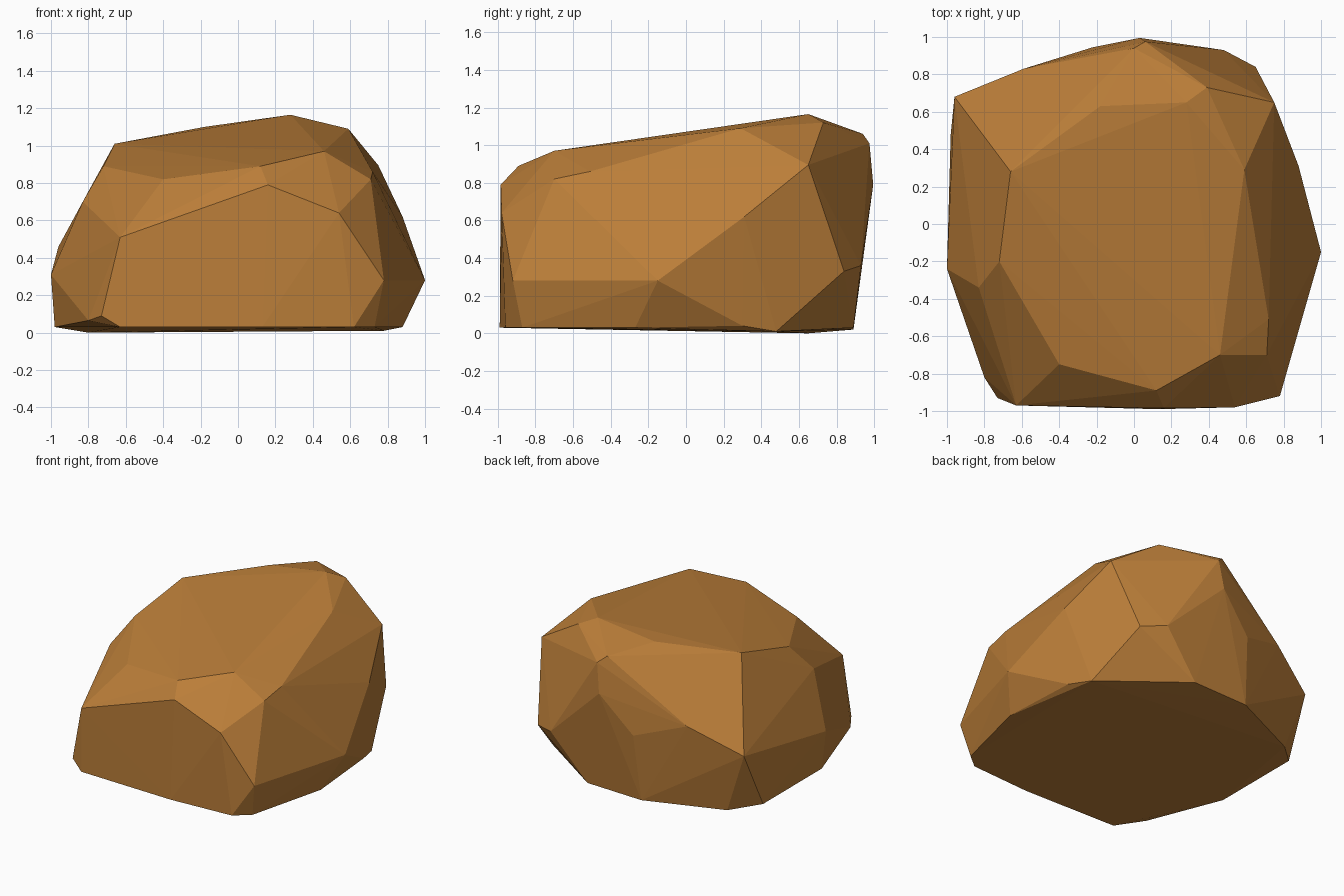
import bpy, bmesh

# Corner points of the chipped boulder, ring by ring; the hull makes the facets
crown = [(.28, .65, 1.165), (-.66, .28, 1.01), (-.18, .63, 1.10), (.59, .29, 1.09),
         (.39, .73, 1.12), (.46, -.70, .97), (.12, -.89, .89), (0, .94, 1.06)]
shoulder = [(-.40, -.75, .82), (-.72, -.20, .89), (-.83, -.34, .70), (.71, -.70, .82),
            (.72, -.51, .86), (.75, .65, .895), (.06, .975, 1.01), (.03, .995, .79),
            (.16, -.985, .79)]
belly = [(.88, .31, .62), (1, -.15, .28), (.78, -.92, .28), (.54, -.98, .64),
         (-.63, -.97, .51), (-1, -.24, .31), (-.96, .68, .46), (-.59, .83, .645),
         (-.22, .945, .52), (.48, .93, .36), (.65, .84, .33)]
foot = [(-.73, -.93, .09), (-.80, -.82, .065), (-.63, -.97, .03), (.13, -.99, .03),
        (.62, -.96, .03), (.73, -.87, .03), (.88, -.27, .03), (.84, .30, .04),
        (.78, .48, .01), (.20, .89, .03), (-.25, .89, .02), (-.80, .65, 0),
        (-.98, .48, .03), (-.98, -.22, .03)]

bm = bmesh.new()
for p in crown + shoulder + belly + foot:
    bm.verts.new(p)
hull = bmesh.ops.convex_hull(bm, input=bm.verts[:])
loose = [v for v in bm.verts if not v.link_faces]
bmesh.ops.delete(bm, geom=loose, context='VERTS')
bmesh.ops.recalc_face_normals(bm, faces=bm.faces[:])

mesh = bpy.data.meshes.new("boulder")
bm.to_mesh(mesh)
bm.free()

# Single ochre stone colour
stone = bpy.data.materials.new("ochre_stone")
stone.diffuse_color = (0.50, 0.21, 0.041, 1)
mesh.materials.append(stone)
boulder = bpy.data.objects.new("boulder", mesh)
bpy.context.collection.objects.link(boulder)
